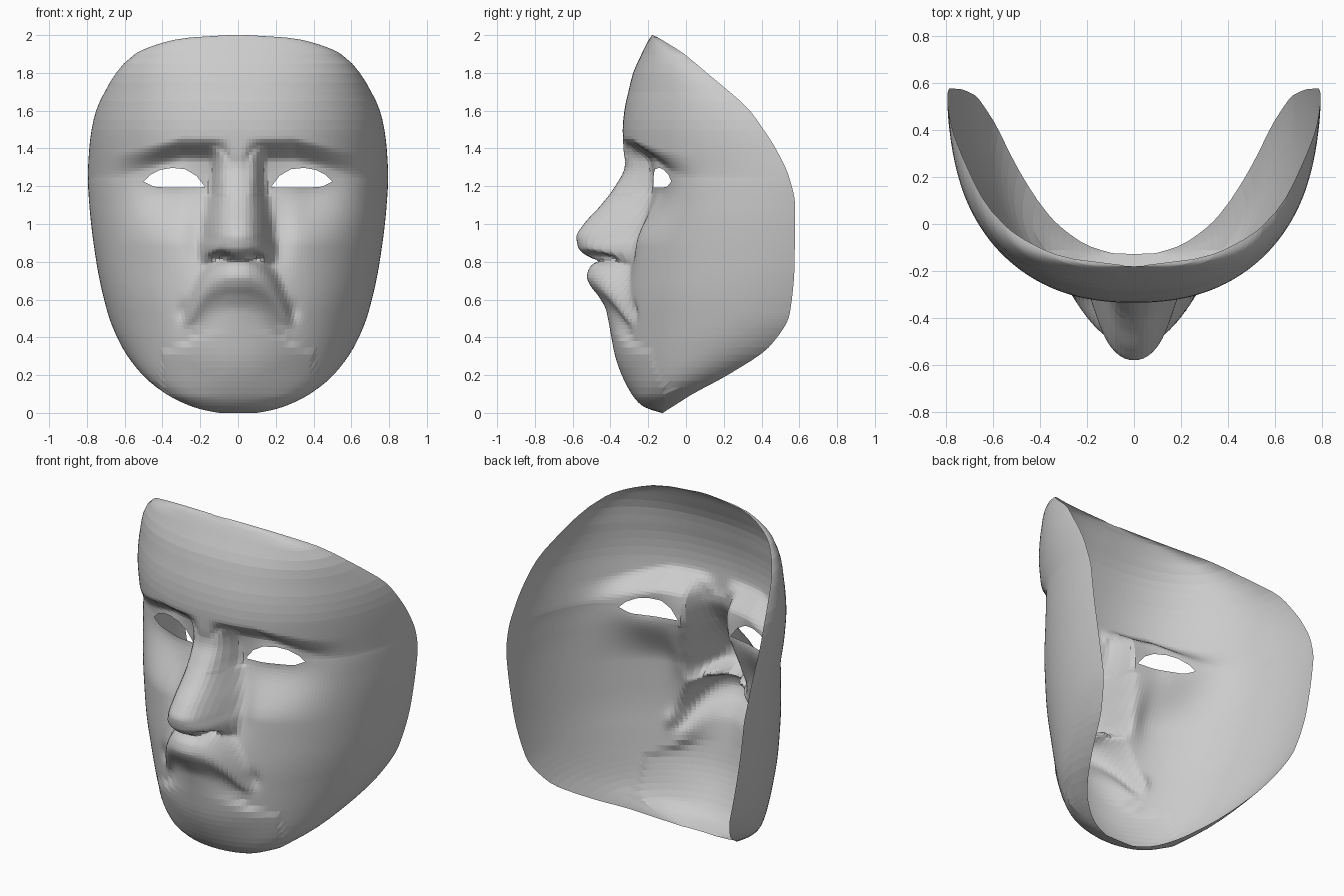
import bpy, bmesh, math
from mathutils import Vector

if "Cube" in bpy.data.objects:
    bpy.data.objects.remove(bpy.data.objects["Cube"])

# Shell sections by height: z, widest half-width, rim half-width, front y, rim y
SHELL = [(0, .10, .10, -.127, -.122), (.015, .18, .175, -.18, -.10), (.04, .26, .25, -.235, -.06),
         (.1, .38, .36, -.285, .035), (.2, .505, .485, -.315, .22), (.36, .62, .605, -.335, .45),
         (.53, .69, .68, -.335, .55), (.8, .75, .745, -.325, .575), (1.1, .787, .785, -.31, .577),
         (1.25, .795, .795, -.31, .545), (1.39, .788, .788, -.33, .48), (1.5, .775, .775, -.335, .41),
         (1.61, .748, .748, -.325, .33), (1.7, .705, .705, -.305, .23), (1.8, .645, .645, -.28, .11),
         (1.9, .545, .545, -.235, -.01), (1.97, .36, .36, -.20, -.12), (1.993, .2, .2, -.184, -.16),
         (2.0, .05, .05, -.18, -.175)]
# Nose: z, ridge y, flat half-width, foot half-width
NOSE = [(.77, -.30, .09, .17), (.79, -.40, .09, .18), (.82, -.50, .10, .19), (.85, -.55, .10, .195),
        (.88, -.572, .09, .195), (.93, -.58, .07, .185), (1.0, -.54, .06, .175), (1.1, -.45, .055, .16),
        (1.2, -.375, .05, .145), (1.3, -.325, .05, .14), (1.42, -.315, .07, .16)]
# Upper lip and chin along the centre line: z, y, sideways falloff
MUZZLE = [(.02, -.15, 1.2), (.1, -.28, 1.2), (.2, -.34, 1.2), (.3, -.375, 1.2), (.4, -.395, 1.4),
          (.5, -.413, 2.2), (.55, -.425, 2.6), (.62, -.465, 3), (.68, -.51, 3), (.72, -.525, 3),
          (.76, -.515, 3), (.79, -.49, 3), (.81, -.44, 3), (.84, -.33, 3), (.87, -.2, 3)]
EYE = [(.17, 1.19), (.27, 1.192), (.39, 1.188), (.45, 1.2), (.5, 1.225), (.465, 1.26),
       (.41, 1.287), (.35, 1.297), (.28, 1.29), (.22, 1.255)]


def sample(table, z):
    """Monotone cubic interpolation of every column of a table."""
    z = min(max(z, table[0][0]), table[-1][0])
    i = next(k for k in range(len(table) - 1) if z <= table[k + 1][0])

    def slope(k, c):
        if k == 0 or k == len(table) - 1:
            a = max(k, 1)
            return (table[a][c] - table[a - 1][c]) / (table[a][0] - table[a - 1][0])
        d0 = (table[k][c] - table[k - 1][c]) / (table[k][0] - table[k - 1][0])
        d1 = (table[k + 1][c] - table[k][c]) / (table[k + 1][0] - table[k][0])
        return 2 * d0 * d1 / (d0 + d1) if d0 * d1 > 0 else 0

    h = table[i + 1][0] - table[i][0]
    t = (z - table[i][0]) / h
    return [(2*t**3 - 3*t*t + 1) * table[i][c] + (t**3 - 2*t*t + t) * h * slope(i, c)
            + (3*t*t - 2*t**3) * table[i + 1][c] + (t**3 - t*t) * h * slope(i + 1, c)
            for c in range(1, len(table[0]))]


def step(a, b, v):
    t = min(max((v - a) / (b - a), 0), 1)
    return t * t * (3 - 2 * t)


def bump(x, z, cx, cz, rx, rz):
    return math.exp(-((x - cx) / rx) ** 2 - ((z - cz) / rz) ** 2)


def blend_min(a, b, k=.02):
    h = max(k - abs(a - b), 0) / k
    return min(a, b) - h * h * k / 4


def relief(x, y, z):
    """Facial features added to the plain shell."""
    x = abs(x)
    # eye sockets under the brow, with the lids bulging forward
    brow = 1.46 - .25 * max(x - .3, 0)
    socket = step(brow, brow - .13, z) * step(.88, 1.22, z)
    y += .125 * socket * (1 - step(.33, .72, x)) * step(.02, .15, x)
    y -= .025 * bump(x, z, .34, 1.25, .12, .07)
    # groove beside the nose and mouth corner
    y += .04 * bump(x, z, .21, .93, .07, .16)
    y += .03 * bump(x, z, .285, .53, .03, .05)
    face = y
    # nose
    if .77 <= z <= 1.42:
        ridge, flat, foot = sample(NOSE, z)
        s = min(max((x - flat) / (foot - flat), 0), 1)
        ridge += 4.5 * min(x, flat) ** 2
        if x < foot and ridge < face:
            y = ridge + (face - ridge) * s ** 1.4
    # arched upper lip and chin
    zz = z + 12 * x ** 3 * step(.3, .5, z)
    if .02 <= zz <= .87 and x < .4:
        depth, fall = sample(MUZZLE, zz)
        y = blend_min(y, depth + fall * x * x)
    # nostrils
    return y + .13 * bump(x, z, .095, .825, .035, .02)


# Mask surface as rows of sections from rim to rim
rows = [0]
for end, n in ((.04, 5), (.1, 4), (.45, 10), (.76, 20), (.96, 24), (1.5, 32), (1.9, 8), (2.0, 8)):
    start = rows[-1]
    rows += [start + (end - start) * (k + 1) / n for k in range(n)]
HALF = 60
bm = bmesh.new()
grid = []
for z in rows:
    wide, rim, front, back = sample(SHELL, z)
    power = 1.02 - .15 * step(.1, .7, z)        # jaw sections are more pointed
    end = math.pi - math.asin(min(rim / wide, 1) ** (1 / power))
    deep = (back - front) / (1 - math.cos(end))
    line = []
    for j in range(-HALF, HALF + 1):
        a = end * (abs(j) / HALF) ** 1.15
        x = math.copysign(wide * math.sin(a) ** power, j)
        y = front + deep * (1 - math.cos(a))
        line.append(bm.verts.new((x, relief(x, y, z) if a < 1.5 else y, z)))
    grid.append(line)
for lo, hi in zip(grid, grid[1:]):
    for j in range(2 * HALF):
        bm.faces.new((lo[j], lo[j + 1], hi[j + 1], hi[j]))

# Even out the steep sides of lip and nose
steep = [v for v in bm.verts if .06 < abs(v.co.x) < .36 and .42 < v.co.z < 1.15]
for _ in range(3):
    bmesh.ops.smooth_vert(bm, verts=steep, factor=.5, use_axis_x=True, use_axis_y=True, use_axis_z=True)

# Eye openings: slice along the lid outline, then remove the inside
for side in (1, -1):
    outline = [Vector((side * x, 0, z)) for x, z in EYE]
    planes = []
    for p, q in zip(outline, outline[1:] + outline[:1]):
        d = q - p
        planes.append((p, Vector((d.z, 0, -d.x)).normalized() * side))
    for p, n in planes:
        near = [f for f in bm.faces if .1 < side * f.calc_center_median().x < .57
                and 1.12 < f.calc_center_median().z < 1.36]
        geom = near + list({e for f in near for e in f.edges}) + list({v for f in near for v in f.verts})
        bmesh.ops.bisect_plane(bm, geom=geom, dist=1e-5, plane_co=p, plane_no=n)
    inside = [f for f in bm.faces if all((f.calc_center_median() - p).dot(n) < 0 for p, n in planes)]
    bmesh.ops.delete(bm, geom=inside, context='FACES')

mesh = bpy.data.meshes.new("face_mask")
bm.to_mesh(mesh)
bm.free()
bpy.context.collection.objects.link(bpy.data.objects.new("face_mask", mesh))
